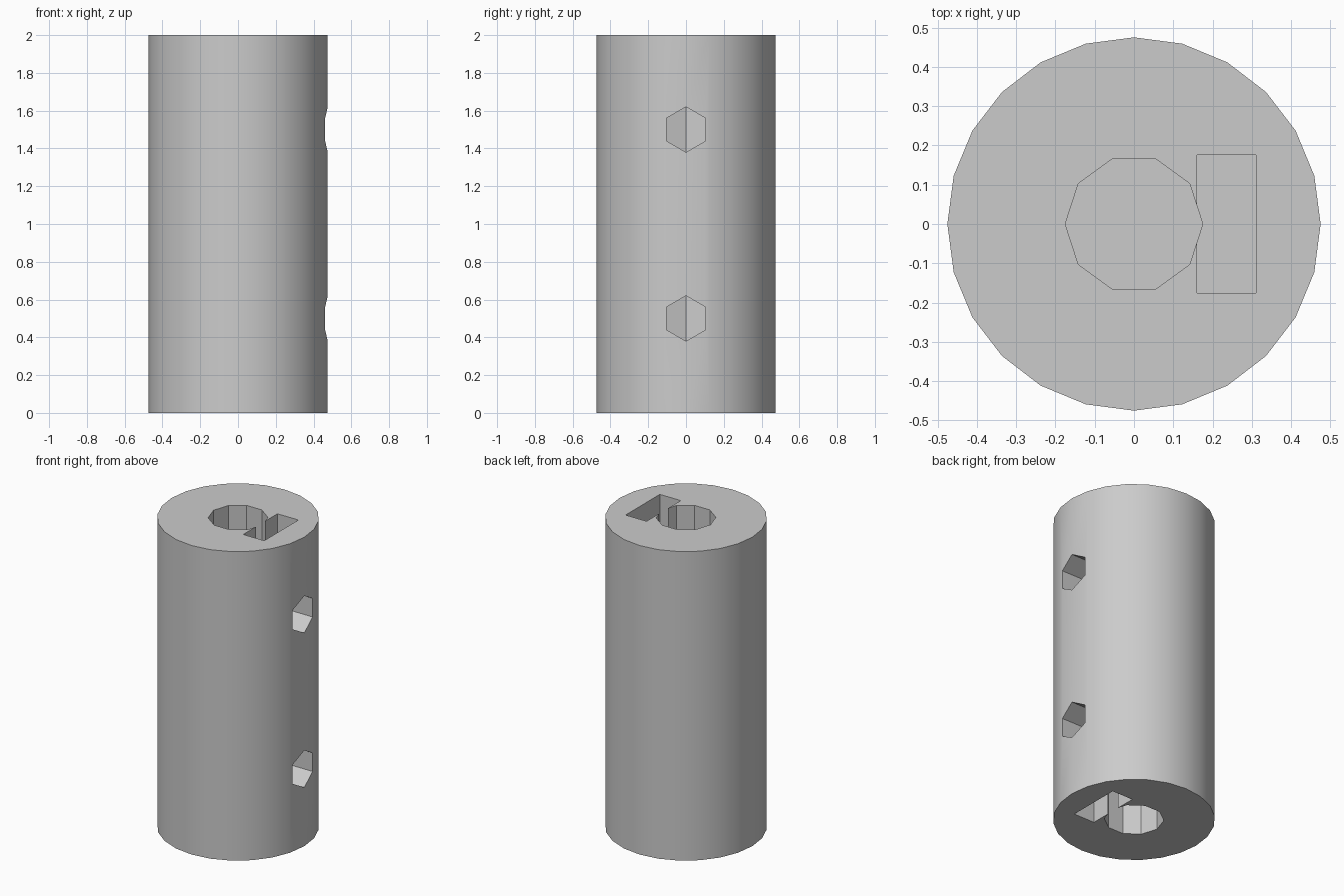
import bpy
import math

RADIUS, LENGTH = 0.475, 2.0
BORE_RADIUS, WEB = 0.175, 0.1
SLOT_MIN, SLOT_MAX, SLOT_HALF = 0.16, 0.31, 0.175
SCREW_RADIUS = 0.12

cube = bpy.data.objects.get("Cube")
if cube:
    bpy.data.objects.remove(cube, do_unlink=True)

grey = bpy.data.materials.new("light_grey")
grey.use_nodes = True
colour = (0.6, 0.6, 0.6, 1)
grey.diffuse_color = colour
grey.node_tree.nodes["Principled BSDF"].inputs["Base Color"].default_value = colour


def prism(name, sides, radius, depth, location, rotation=(0, 0, 0)):
    """Regular prism with its first corner on +x."""
    bpy.ops.mesh.primitive_cylinder_add(vertices=sides, radius=radius, depth=depth,
                                        location=location, rotation=rotation)
    obj = bpy.context.object
    obj.name = name
    return obj


def box(name, low, high):
    bpy.ops.mesh.primitive_cube_add(size=1, location=[(a + b) / 2 for a, b in zip(low, high)])
    obj = bpy.context.object
    obj.name = name
    obj.scale = [b - a for a, b in zip(low, high)]
    return obj


def cut(target, cutter):
    """Subtract the cutter for good, then discard it."""
    mod = target.modifiers.new(cutter.name, "BOOLEAN")
    mod.operation, mod.solver, mod.object = "DIFFERENCE", "EXACT", cutter
    bpy.context.view_layer.update()
    bpy.context.view_layer.objects.active = target
    bpy.ops.object.modifier_apply(modifier=mod.name)
    bpy.data.objects.remove(cutter, do_unlink=True)


# Coupler body
body = prism("coupler_body", 24, RADIUS, LENGTH, (0, 0, LENGTH / 2))
body.data.materials.append(grey)

# Each end: blind shaft bore, nut slot and radial screw hole
middle = LENGTH / 2
slot_depth = LENGTH / 4 + SLOT_HALF
for side in (-1, 1):
    inner, outer = middle + side * WEB / 2, middle + side * (middle + 0.1)
    cut(body, prism("bore_cutter", 10, BORE_RADIUS, abs(outer - inner),
                    (0, 0, (inner + outer) / 2), (0, 0, math.pi / 2)))

    floor = middle + side * (middle - slot_depth)
    cut(body, box("slot_cutter", (SLOT_MIN, -SLOT_HALF, min(floor, outer)),
                  (SLOT_MAX, SLOT_HALF, max(floor, outer))))

    screw_z = middle + side * LENGTH / 4
    cut(body, prism("screw_cutter", 6, SCREW_RADIUS, 0.6, (0.3, 0, screw_z),
                    (math.pi / 2, 0, math.pi / 2)))

# Smooth outer wall with crisp rims and flat bore facets
bpy.ops.object.select_all(action="DESELECT")
body.select_set(True)
bpy.context.view_layer.objects.active = body
bpy.ops.object.shade_smooth_by_angle(angle=math.radians(30))
